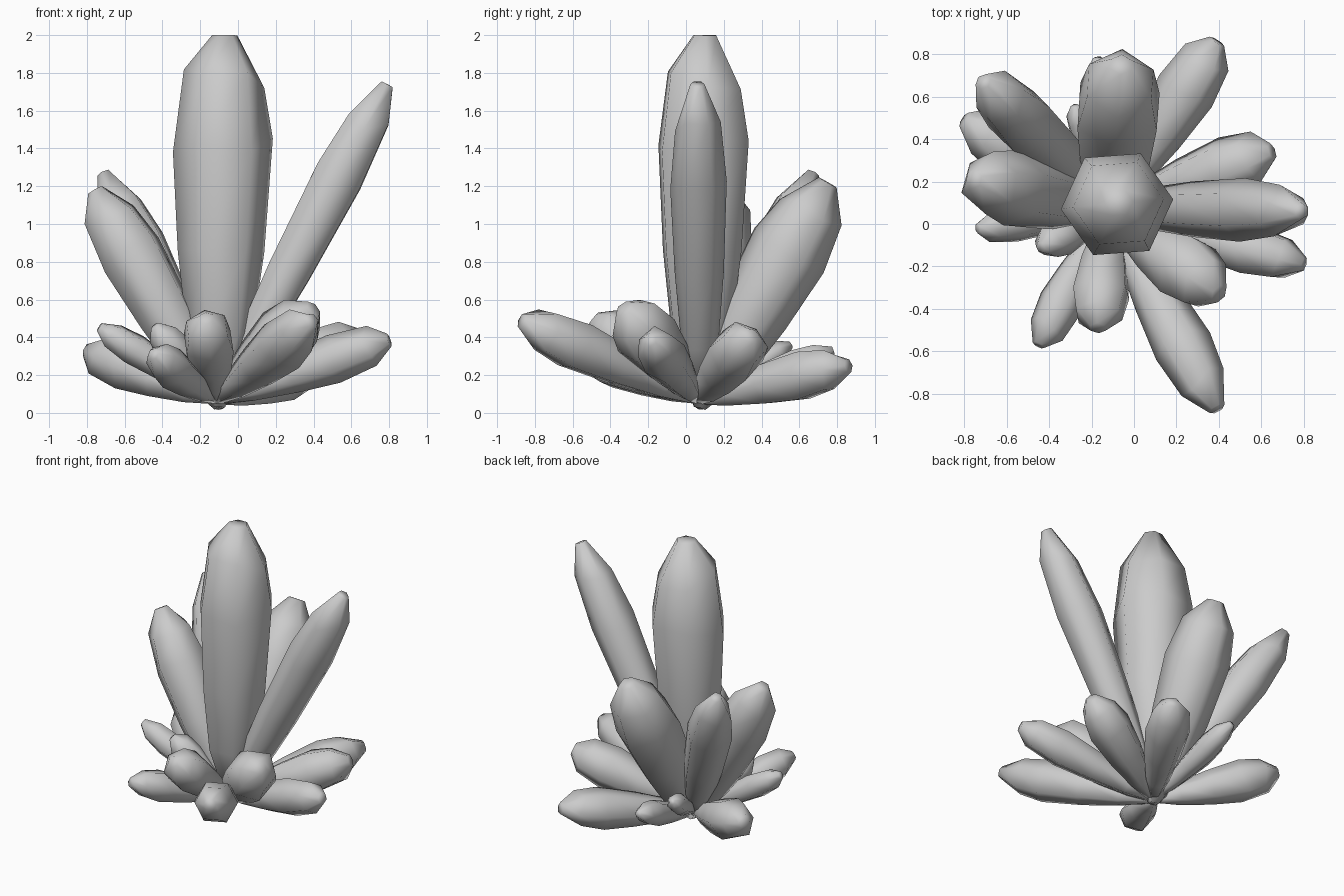
import bpy, bmesh, math, random
from mathutils import Vector

if "Cube" in bpy.data.objects:
    bpy.data.objects.remove(bpy.data.objects["Cube"])

random.seed(4)
ROOT = Vector((-0.105, 0.075, 0.03))
LOW_ROOT = Vector((-0.115, 0.06, 0.065))
# outlines: (fraction of length, fraction of radius)
TALL_PROFILE = [(0, 0.14), (0.2, 0.66), (0.42, 0.87), (0.7, 1.0), (0.88, 0.81), (1.0, 0.25)]
LOW_PROFILE = [(0, 0.16), (0.2, 0.53), (0.45, 0.82), (0.7, 1.0), (0.88, 0.83), (1.0, 0.28)]


def crystal(name, root, profile, tip, radius, turn=0.0, wobble=0.04):
    """Six-sided shard growing from the common root to a blunt tip."""
    tip = Vector(tip)
    axis = tip - root
    d = axis.normalized()
    ref = Vector((1, 0, 0)) if abs(d.z) > 0.95 else Vector((0, 0, 1))
    u = (ref - d * ref.dot(d)).normalized()
    v = d.cross(u)
    bm = bmesh.new()
    rings = []
    side = [1 + random.uniform(-wobble, wobble) for _ in range(6)]
    for i, (t, r) in enumerate(profile):
        ring = []
        for k in range(6):
            a = math.radians(turn + 60 * k)
            shift = random.uniform(-0.03, 0.03) if i in (3, 4) else 0
            p = root + axis * (t + shift)
            p += (u * math.cos(a) + v * math.sin(a)) * radius * r * side[k]
            p.z = max(p.z, 0)
            ring.append(bm.verts.new(p))
        rings.append(ring)
    for lo, hi in zip(rings, rings[1:]):
        for k in range(6):
            n = (k + 1) % 6
            bm.faces.new((lo[k], lo[n], hi[n], hi[k]))
    bm.faces.new(rings[0][::-1])
    bm.faces.new(rings[-1])
    bmesh.ops.recalc_face_normals(bm, faces=bm.faces)
    me = bpy.data.meshes.new(name)
    bm.to_mesh(me)
    bm.free()
    for f in me.polygons:
        f.use_smooth = True
    ob = bpy.data.objects.new(name, me)
    bpy.context.collection.objects.link(ob)


# tall shards
TALL = [
    ("main", (-0.07, 0.10, 2.0), 0.268, 5),
    ("tall_right", (0.79, 0.06, 1.74), 0.15, 30),
    ("tall_back", (-0.06, 0.75, 1.22), 0.215, 0),
    ("tall_back_left", (-0.71, 0.67, 1.265), 0.155, 0),
    ("tall_left", (-0.755, 0.21, 1.18), 0.18, 30),
]
for name, tip, r, turn in TALL:
    crystal(name + "_crystal", ROOT, TALL_PROFILE, tip, r, turn, 0.02)

# low shards around the root
LOW = [
    ("front_right_long", (0.39, -0.87, 0.49), 0.145, 30),
    ("front_right_short", (0.40, -0.33, 0.55), 0.172, 10),
    ("right_low", (0.80, -0.19, 0.385), 0.13, 5),
    ("right_back_low", (0.65, 0.34, 0.41), 0.15, 15),
    ("back_right_low", (0.39, 0.86, 0.25), 0.14, 30),
    ("back_low", (-0.17, 0.78, 0.33), 0.085, 25),
    ("back_left_short", (-0.28, 0.555, 0.36), 0.07, 0),
    ("left_back_low", (-0.80, 0.49, 0.33), 0.14, 30),
    ("left_low", (-0.735, -0.02, 0.455), 0.088, 15),
    ("left_short", (-0.44, -0.11, 0.46), 0.095, 30),
    ("front_left_low", (-0.45, -0.57, 0.31), 0.11, 40),
    ("front_short", (-0.17, -0.49, 0.50), 0.14, 10),
]
for name, tip, r, turn in LOW:
    crystal(name + "_crystal", LOW_ROOT, LOW_PROFILE, tip, r, turn)
